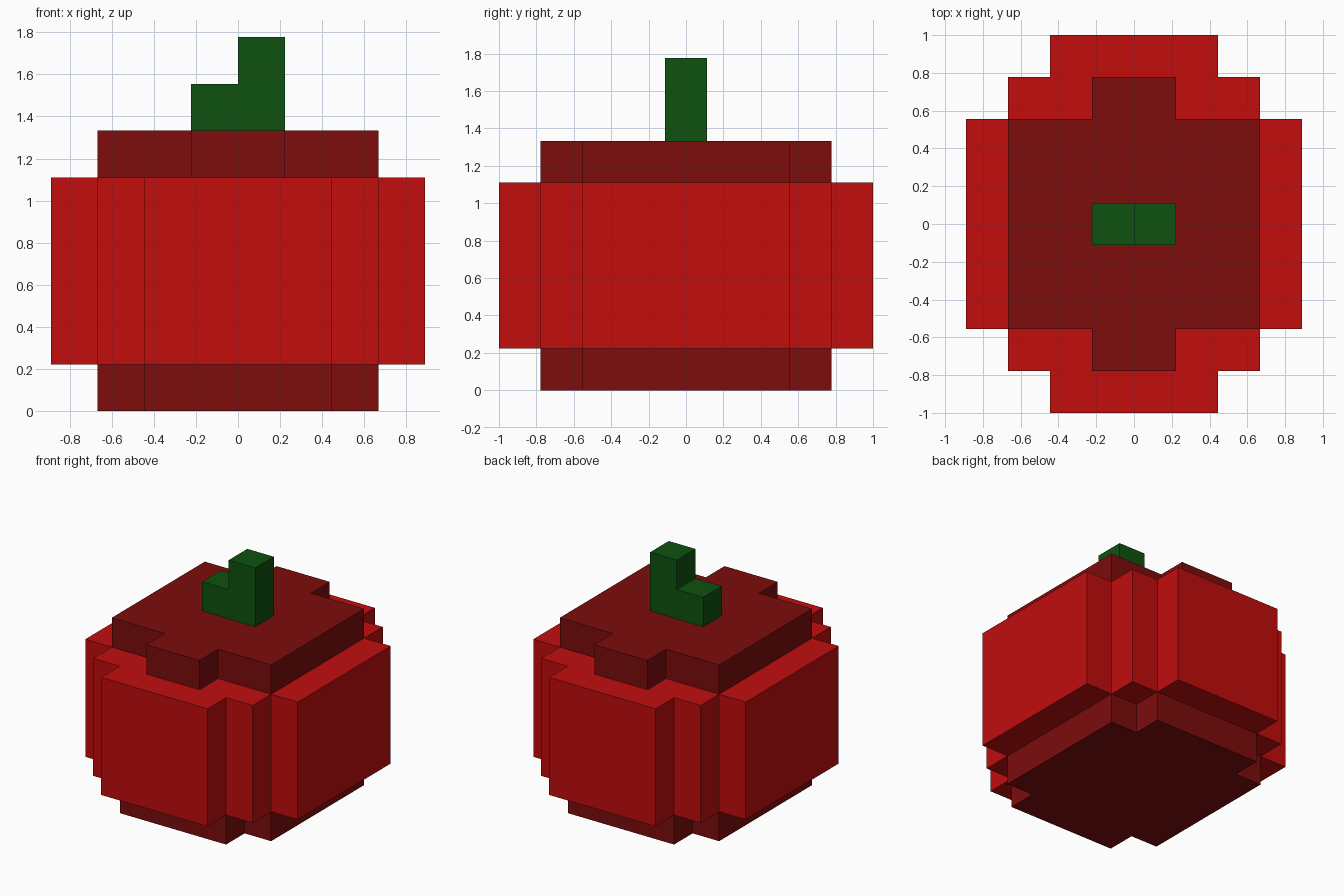
import bpy
import bmesh
from mathutils import Vector

U = 2 / 9  # size of one block

cube = bpy.data.objects.get("Cube")
if cube:
    bpy.data.objects.remove(cube, do_unlink=True)


def material(name, rgb):
    mat = bpy.data.materials.new(name)
    mat.use_nodes = True
    mat.diffuse_color = (*rgb, 1)
    bsdf = next(n for n in mat.node_tree.nodes if n.type == 'BSDF_PRINCIPLED')
    bsdf.inputs["Base Color"].default_value = (*rgb, 1)
    return mat


def prism(name, outline, direction, mat):
    """Extrude a closed outline (in blocks) along a direction."""
    bm = bmesh.new()
    face = bm.faces.new([bm.verts.new(Vector(p) * U) for p in outline])
    result = bmesh.ops.extrude_face_region(bm, geom=[face], use_keep_orig=True)
    moved = [g for g in result["geom"] if isinstance(g, bmesh.types.BMVert)]
    bmesh.ops.translate(bm, verts=moved, vec=Vector(direction) * U)
    bmesh.ops.recalc_face_normals(bm, faces=bm.faces)
    mesh = bpy.data.meshes.new(name)
    bm.to_mesh(mesh)
    bm.free()
    mesh.materials.append(mat)
    obj = bpy.data.objects.new(name, mesh)
    bpy.context.collection.objects.link(obj)
    return obj


def stepped_layer(name, steps, z0, z1, mat):
    """Stair-cornered slab; steps are half sizes (x, y), widest x first."""
    quarter = [steps[0]]
    for (x0, y0), (x1, y1) in zip(steps, steps[1:]):
        quarter += [(x1, y0), (x1, y1)]
    half = quarter + [(-x, y) for x, y in reversed(quarter)]
    outline = half + [(-x, -y) for x, y in half]
    return prism(name, [(x, y, z0) for x, y in outline], (0, 0, z1 - z0), mat)


red = material("bright red", (0.533, 0.004, 0.004))
dark_red = material("dark red", (0.205, 0.0037, 0.0037))
green = material("stem green", (0.0044, 0.084, 0.0052))

# Fruit layers from the ground up
stepped_layer("fruit_base", [(3, 2.5), (2, 3.5)], 0, 1, dark_red)
stepped_layer("fruit_body", [(4, 2.5), (3, 3.5), (2, 4.5)], 1, 5, red)
stepped_layer("fruit_top", [(3, 2.5), (1, 3.5)], 5, 6, dark_red)

# L-shaped stem, tall on the left side
stem_outline = [(-1, 6), (1, 6), (1, 8), (0, 8), (0, 7), (-1, 7)]
prism("stem", [(x, -0.5, z) for x, z in stem_outline], (0, 1, 0), green)
